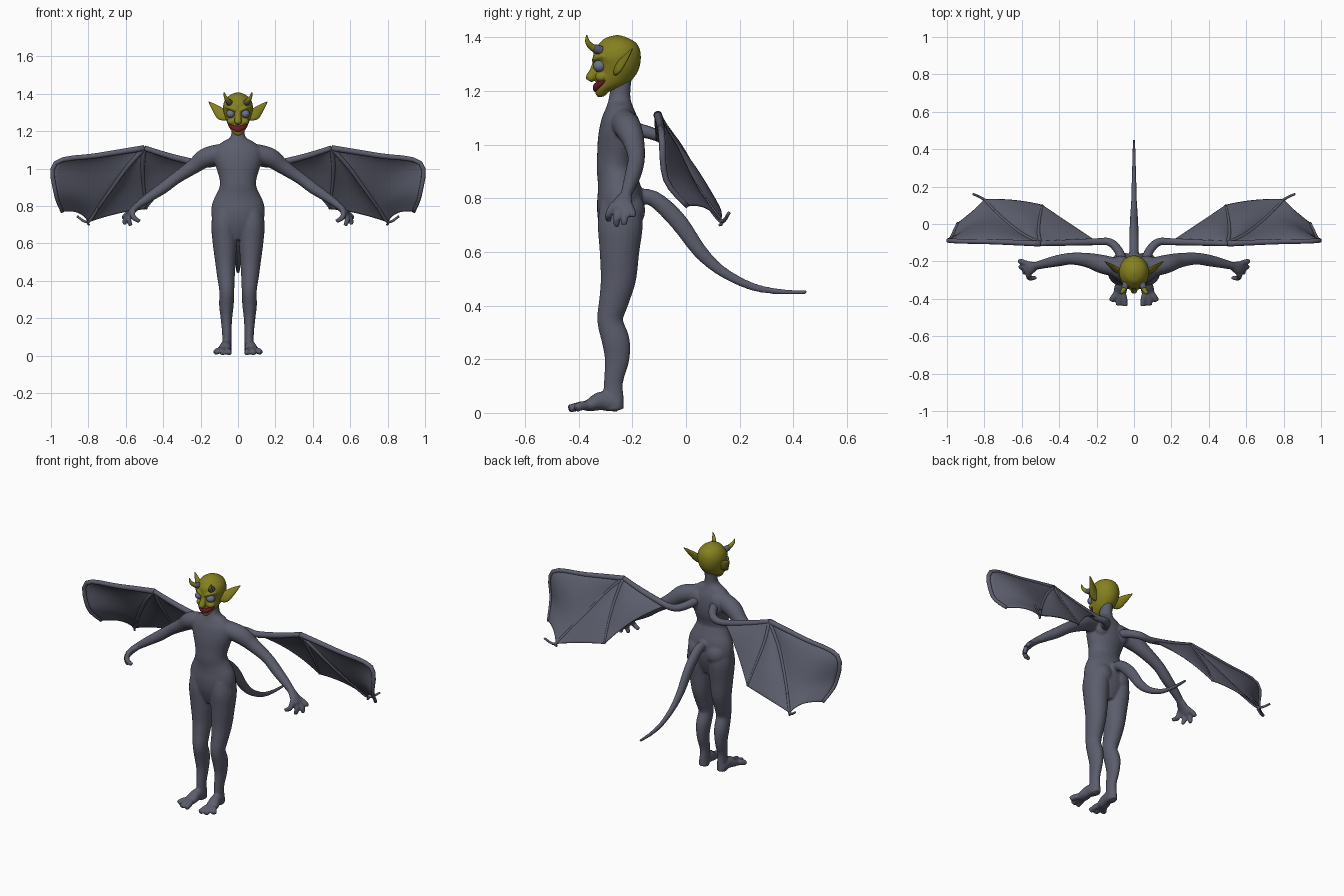
import bpy, bmesh, math
from mathutils import Vector, Matrix


def material(name, rgb):
    m = bpy.data.materials.new(name)
    m.diffuse_color = (*rgb, 1)
    return m


GREY = material("slate grey skin", (0.105, 0.11, 0.15))
YELLOW = material("olive yellow skin", (0.235, 0.215, 0.014))
RED = material("dark red lips", (0.16, 0.01, 0.02))
EYE = material("blue grey eyes", (0.15, 0.17, 0.25))


def smooth_path(pts, sub=4):
    """Catmull-Rom interpolation of points with any number of components."""
    out, n = [], len(pts)
    for i in range(n - 1):
        p0, p1, p2, p3 = (pts[max(0, min(n - 1, i + k))] for k in (-1, 0, 1, 2))
        for k in range(sub):
            t = k / sub
            out.append([0.5 * (2 * b + (c - a) * t + (2 * a - 5 * b + 4 * c - d) * t * t
                               + (3 * b - a - 3 * c + d) * t ** 3)
                        for a, b, c, d in zip(p0, p1, p2, p3)])
    return out + [list(pts[-1])]


def tube(bm, pts, ref=(1, 0, 0), sx=1, n=20, sub=4):
    """Loft ellipses along (x, y, z, r_ref, r_other) points; sx = -1 mirrors."""
    path = smooth_path([p if len(p) == 5 else (*p, p[3]) for p in pts], sub)
    pos = [Vector(p[:3]) for p in path]
    rings = []
    for i, p in enumerate(path):
        t = (pos[min(i + 1, len(pos) - 1)] - pos[max(i - 1, 0)]).normalized()
        u = Vector(ref)
        u = (u - t * u.dot(t)).normalized()
        v = t.cross(u)
        ring = []
        for k in range(n):
            a = math.tau * k / n
            q = pos[i] + u * (math.cos(a) * p[3]) + v * (math.sin(a) * p[4])
            ring.append(bm.verts.new((q.x * sx, q.y, q.z)))
        rings.append(ring)
    for a, b in zip(rings, rings[1:]):
        for k in range(n):
            bm.faces.new((a[k], a[(k + 1) % n], b[(k + 1) % n], b[k]))
    bm.faces.new(rings[0])
    bm.faces.new(rings[-1])


def ball(bm, c, r):
    bmesh.ops.create_uvsphere(bm, u_segments=24, v_segments=14, radius=1,
                              matrix=Matrix.Translation(c) @ Matrix.Diagonal((*r, 1)))


def finish(bm, name, mat, mirror=False):
    bmesh.ops.recalc_face_normals(bm, faces=bm.faces)
    me = bpy.data.meshes.new(name)
    bm.to_mesh(me)
    bm.free()
    me.materials.append(mat)
    for f in me.polygons:
        f.use_smooth = True
    ob = bpy.data.objects.new(name, me)
    bpy.context.collection.objects.link(ob)
    if mirror:
        ob.modifiers.new("mirror", "MIRROR").use_mirror_merge = False
    return ob


def fuse(ob, voxel, rounds):
    rm = ob.modifiers.new("fuse", "REMESH")
    rm.mode, rm.voxel_size, rm.use_smooth_shade = "VOXEL", voxel, True
    sm = ob.modifiers.new("soften", "SMOOTH")
    sm.factor, sm.iterations = 0.5, rounds


# body: torso, neck, limbs and tail fused into one skin
bm = bmesh.new()
torso = [(0.62, -.245, .05, .05), (0.67, -.245, .11, .07), (0.72, -.245, .136, .083),
         (0.77, -.245, .143, .087), (0.82, -.247, .136, .083), (0.87, -.255, .112, .075),
         (0.91, -.262, .097, .071), (0.95, -.26, .1, .072), (1.0, -.253, .115, .077),
         (1.05, -.249, .128, .075), (1.1, -.247, .125, .066), (1.14, -.247, .088, .05),
         (1.165, -.247, .045, .042), (1.2, -.245, .034, .038), (1.28, -.235, .033, .036)]
tube(bm, [(0, y, z, rx, ry) for z, y, rx, ry in torso], n=32)
tube(bm, [(0, -.2, .81, .025, .025), (0, -.12, .798, .026, .03), (0, -.03, .715, .024, .033),
          (0, .05, .605, .02, .027), (0, .13, .53, .015, .02), (0, .24, .473, .012, .015),
          (0, .34, .453, .01, .011), (0, .45, .449, .007, .007)])
leg = [(.07, -.245, .78, .06, .075), (.074, -.245, .70, .069, .084), (.07, -.248, .6, .065, .074),
       (.067, -.252, .5, .055, .066), (.064, -.268, .42, .047, .056), (.06, -.283, .345, .04, .048),
       (.062, -.262, .27, .039, .052), (.062, -.257, .2, .031, .046), (.06, -.27, .12, .025, .036),
       (.06, -.27, .06, .025, .037), (.062, -.265, .01, .027, .034)]
arm = [(.08, -.235, 1.085, .05), (.17, -.215, 1.06, .05, .052), (.24, -.195, 1.01, .04),
       (.33, -.185, .95, .032), (.4, -.195, .897, .031), (.47, -.21, .85, .026),
       (.53, -.225, .808, .02)]
for s in (1, -1):
    tube(bm, leg, sx=s)
    tube(bm, arm, (0, 1, 0), s)
    ball(bm, (s * .06, -.222, .755), (.068, .07, .075))       # buttock
    ball(bm, (s * .07, -.2, 1.06), (.05, .03, .06))           # shoulder blade
    # foot and splayed toes
    tube(bm, [(.062, -.25, .03, .026, .028), (.066, -.31, .045, .03, .036),
              (.073, -.355, .03, .036, .025), (.076, -.375, .024, .028, .018)], sx=s)
    for x, y in ((.047, -.438), (.083, -.435), (.122, -.41)):
        tube(bm, [(.072, -.34, .028, .018), (.3 * .072 + .7 * x, -.39, .026, .017),
                  (x, y, .015, .015)], sx=s)
    # palm and curled fingers
    tube(bm, [(.52, -.222, .815, .02, .02), (.555, -.235, .785, .036, .019),
              (.58, -.243, .755, .034, .017)], (0, 1, 0), s)
    for x, y, z in ((.612, -.2, .73), (.606, -.23, .701), (.572, -.258, .695), (.525, -.288, .718)):
        tube(bm, [(.56, -.4 * .237 + .6 * y, .78, .014), (.5 * x + .298, y, .5 * z + .382, .014),
                  (x, y, z, .011)], (0, 1, 0), s)
fuse(finish(bm, "body", GREY), 0.006, 4)

# head: skull, jaw, nose, brows and cheeks fused
bm = bmesh.new()
head = [(1.178, -.317, .012, .012), (1.19, -.317, .026, .021), (1.21, -.311, .04, .028),
        (1.235, -.295, .052, .052), (1.265, -.275, .064, .072), (1.3, -.26, .076, .086),
        (1.33, -.257, .08, .089), (1.36, -.256, .073, .082), (1.385, -.257, .054, .061),
        (1.4, -.257, .03, .035), (1.408, -.257, .006, .007)]
tube(bm, [(0, y, z, rx, ry) for z, y, rx, ry in head], n=32)
tube(bm, [(0, -.33, 1.31, .016), (0, -.342, 1.275, .017), (0, -.355, 1.25, .019),
          (0, -.362, 1.238, .012)])
for s in (1, -1):
    tube(bm, [(.008, -.342, 1.31, .009), (.035, -.334, 1.323, .012), (.065, -.305, 1.33, .007)],
         (0, 0, 1), s)
    ball(bm, (s * .034, -.315, 1.252), (.025, .024, .02))     # cheek
fuse(finish(bm, "head", YELLOW), 0.004, 4)

# pointed ears
bm = bmesh.new()
tube(bm, [(.055, -.26, 1.275, .02, .012), (.085, -.25, 1.289, .032, .012),
          (.11, -.232, 1.312, .025, .009), (.135, -.214, 1.337, .014, .006),
          (.156, -.2, 1.357, .002, .002)], (-.3, .3, 1))
finish(bm, "ears", YELLOW, True)

# horns with grey collars at the base
bm = bmesh.new()
tube(bm, [(.045, -.325, 1.352, .014), (.054, -.35, 1.363, .013), (.067, -.367, 1.383, .009),
          (.075, -.37, 1.408, .002)])
finish(bm, "horns", YELLOW, True)
bm = bmesh.new()
tube(bm, [(.043, -.315, 1.35, .017), (.049, -.336, 1.357, .017), (.053, -.345, 1.361, .014)])
finish(bm, "horn_collars", GREY, True)

# eyes
bm = bmesh.new()
ball(bm, (.039, -.322, 1.293), (.024, .025, .023))
finish(bm, "eyes", EYE, True)

# grinning lips wrapped round the jaw
bm = bmesh.new()
tube(bm, [(-.05, -.303, 1.241, .005), (-.038, -.322, 1.226, .011, .007), (0, -.339, 1.212, .016, .008),
          (.038, -.322, 1.226, .011, .007), (.05, -.303, 1.241, .005)], (0, 0, 1))
finish(bm, "lips", RED)

# wing bones: arm, leading finger bent round the tip, two inner fingers
elbow = (.5, -.105, 1.11)
wing_arm = [elbow, (.36, -.1, 1.065), (.2, -.095, 1.027)]
tip_finger = [elbow, (.75, -.095, 1.07), (.975, -.09, 1.03), (.975, -.075, .87), (.94, .005, .77)]
mid_finger = [elbow, (.59, -.06, 1.01), (.67, 0, .9), (.745, .07, .795), (.8, .13, .715)]
low_finger = [elbow, (.51, -.05, 1.02), (.505, .025, .91), (.49, .1, .785)]


def bone(path, r0, r1):
    k = len(path) - 1
    tube(bm, [(*p, r0 + (r1 - r0) * i / k) for i, p in enumerate(path)], (.1, 1, .2), n=12)


bm = bmesh.new()
bone(wing_arm + [(.13, -.097, 1.03), (.085, -.14, 1.045), (.06, -.2, 1.06)], .014, .026)
bone(tip_finger, .016, .009)
bone(mid_finger + [(.86, .16, .745)], .013, .006)
bone(mid_finger[-2:] + [(.795, .125, .7)], .009, .005)
bone(low_finger, .013, .006)
finish(bm, "wing_bones", GREY, True)


def sample(path, n):
    fine = [Vector(p) for p in smooth_path(path, 12)]
    out = []
    for i in range(n + 1):
        f = i / n * (len(fine) - 1)
        k = min(int(f), len(fine) - 2)
        out.append(fine[k].lerp(fine[k + 1], f - k))
    return out


def panel(a, b, sag, n=24, m=12):
    """Billowing membrane between two fingers with a scalloped free edge."""
    A, B = sample(a, n), sample(b, n)
    grid = []
    for i in range(n + 1):
        t, row = i / n, []
        for j in range(m + 1):
            s = j / m
            p = A[i].lerp(B[i], s)
            arch = 4 * s * (1 - s)
            p = p.lerp(A[0], sag * t * t * arch) + Vector((0, .02, .01)) * (arch * math.sin(t * 2.4))
            row.append(bm.verts.new(p))
        grid.append(row)
    for i in range(n):
        for j in range(m):
            bm.faces.new((grid[i][j], grid[i][j + 1], grid[i + 1][j + 1], grid[i + 1][j]))


# wing membranes
bm = bmesh.new()
panel(wing_arm, low_finger, .07)
panel(low_finger, mid_finger, .01)
panel(mid_finger, tip_finger, .04)
bmesh.ops.remove_doubles(bm, verts=bm.verts, dist=0.0005)
wing = finish(bm, "wing_membranes", GREY, True)
so = wing.modifiers.new("thickness", "SOLIDIFY")
so.thickness, so.offset = 0.006, 0
